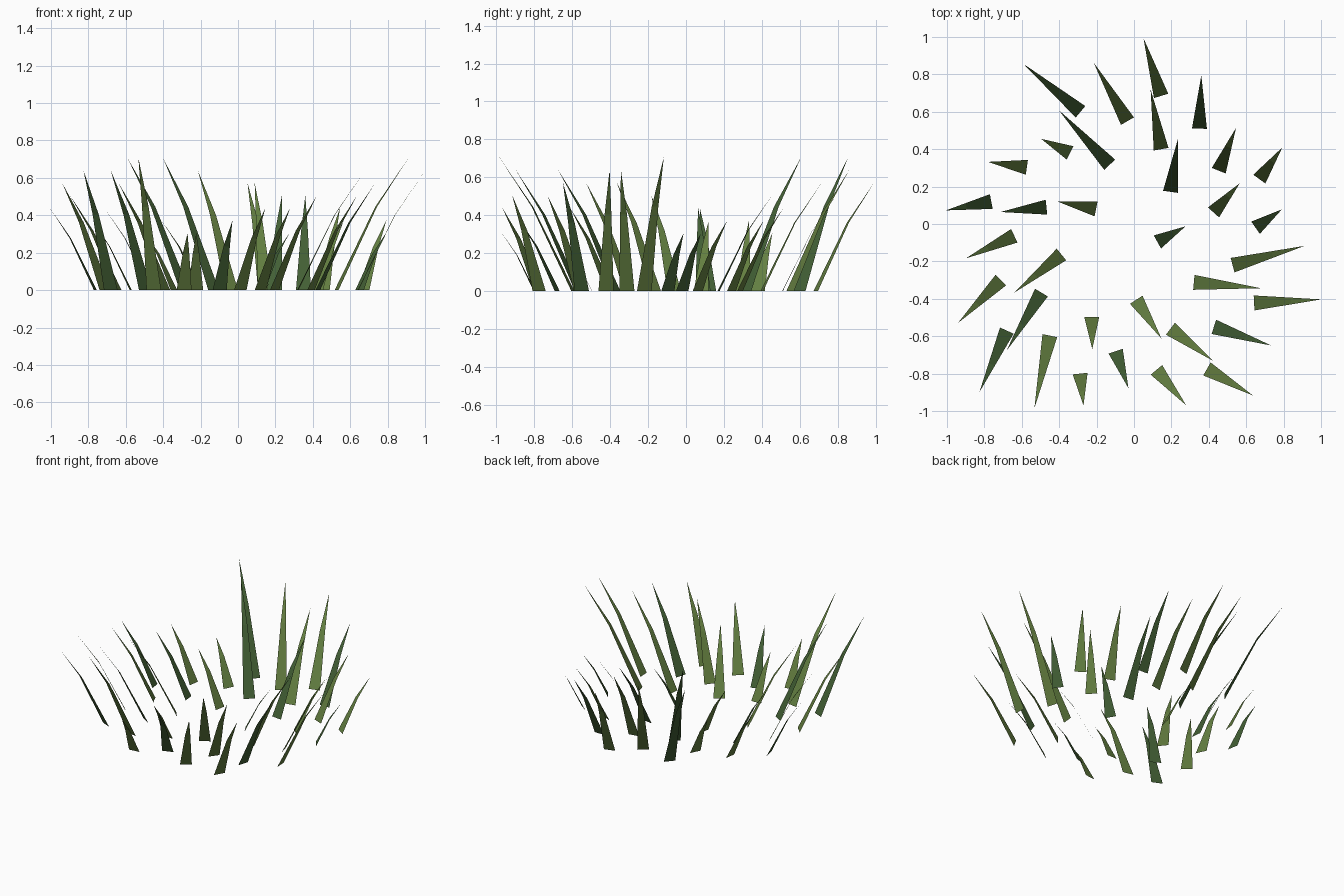
import bpy
from math import radians, cos, sin
from mathutils import Vector

if "Cube" in bpy.data.objects:
    bpy.data.objects.remove(bpy.data.objects["Cube"])

# Greens, cycled from blade to blade
greens = []
for name, rgb in (("dark_green", (0.055, 0.115, 0.035)),
                  ("mid_green", (0.125, 0.205, 0.05)),
                  ("light_green", (0.13, 0.22, 0.055))):
    mat = bpy.data.materials.new(name)
    mat.diffuse_color = (*rgb, 1)
    mat.use_nodes = True
    mat.node_tree.nodes["Principled BSDF"].inputs["Base Color"].default_value = mat.diffuse_color
    greens.append(mat)

# Blade roots: x, y, lean direction in degrees
ROOTS = [
    (.65, -.02, 35), (-.573, .303, 172), (.12, -.78, 310), (.35, .51, 88),
    (-.712, -.30, 225), (.642, -.422, 3), (-.286, .60, 140),
    (-.288, -.80, 276), (.67, .24, 54), (-.763, .12, 191), (.39, -.775, 330),
    (.145, .685, 107), (-.68, -.57, 246), (.527, -.22, 15),
    (-.342, .38, 154), (-.098, -.68, 289), (.453, .285, 68), (-.64, -.063, 205),
    (.427, -.55, 342), (-.035, .55, 120), (-.45, -.597, 258),
    (.125, -.096, 29), (-.203, .08, 169), (.012, -.405, 303), (.195, .172, 82),
    (-.388, -.163, 219), (.32, -.312, 355), (-.13, .317, 133),
    (-.226, -.497, 271), (.425, .062, 48), (-.468, .09, 186),
    (.195, -.56, 323), (.145, .40, 100), (-.495, -.367, 239),
]
WIDTH = 0.08
LEAN = 0.563                  # outward reach of the tip per unit of height
BEND_R, BEND_Z = 0.55, 0.63   # where the blade kinks, as part of reach / height


def blade(i, x, y, angle):
    """Flat, tapering blade with one kink that tips it outwards."""
    height = 0.305 + 0.067 * (i % 7)
    out = Vector((cos(radians(angle)), sin(radians(angle)), 0))
    side = Vector((-out.y, out.x, 0)) * WIDTH / 2
    verts = []
    for r, z in ((0, 0), (BEND_R, BEND_Z)):
        mid = Vector((x, y, z * height)) + out * r * height * LEAN
        verts += [mid + side * (1 - r), mid - side * (1 - r)]
    verts.append(Vector((x, y, height)) + out * height * LEAN)
    mesh = bpy.data.meshes.new("grass_blade")
    mesh.from_pydata(verts, [], [(0, 1, 3, 2), (2, 3, 4)])
    mesh.materials.append(greens[i % 3])
    obj = bpy.data.objects.new(f"grass_blade_{i + 1:02d}", mesh)
    bpy.context.collection.objects.link(obj)


# Tuft: heights repeat in a cycle of seven, colours in a cycle of three
for i, root in enumerate(ROOTS):
    blade(i, *root)
